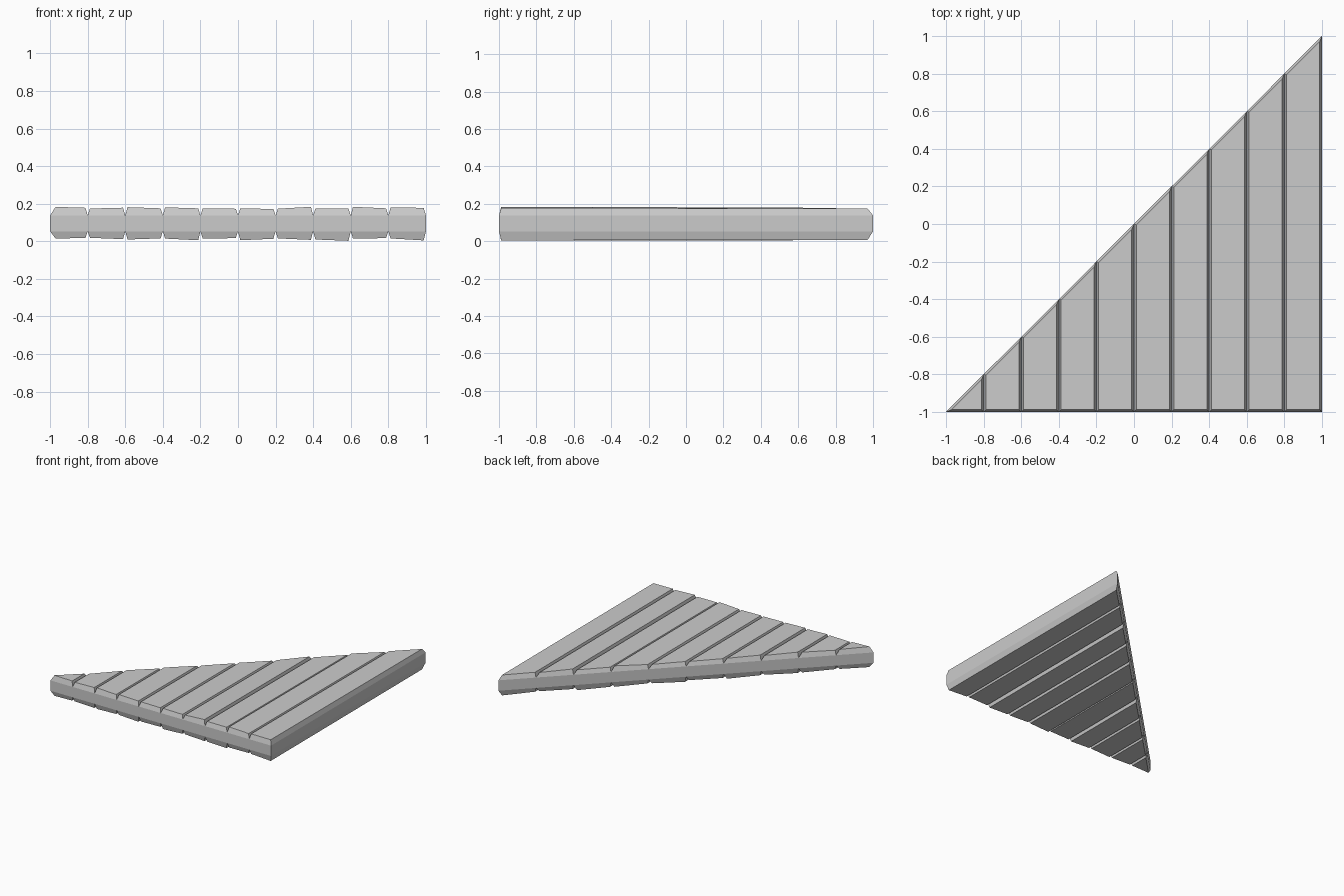
import bpy, bmesh, math

if "Cube" in bpy.data.objects:
    bpy.data.objects.remove(bpy.data.objects["Cube"])

COUNT, WIDTH = 10, 0.2
INSET = 0.012                # chamfer width seen from above
BAND = (0.053, 0.138)        # straight part of the plank sides

# Slightly uneven plank faces: top left/right, bottom left/right
LEVELS = [
    (0.184, 0.178, 0.014, 0.018), (0.174, 0.179, 0.019, 0.011),
    (0.182, 0.175, 0.009, 0.016), (0.181, 0.175, 0.015, 0.005),
    (0.175, 0.173, 0.014, 0.017), (0.175, 0.172, 0.005, 0.014),
    (0.173, 0.184, 0.016, 0.007), (0.175, 0.174, 0.010, 0.002),
    (0.184, 0.175, 0.014, 0.017), (0.180, 0.178, 0.016, 0.004),
]


def outline(x0, x1, d):
    """Plank footprint below the diagonal y = x, inset by d on every side."""
    front, slant = -1 + d, d * math.sqrt(2)
    left, right = max(x0 + d, front + slant), x1 - d
    pts = [(left, front), (right, front), (right, right - slant)]
    if left - slant > front + 1e-6:
        pts.append((left, left - slant))
    return pts


def plank(index, levels):
    x0 = -1 + index * WIDTH
    x1 = x0 + WIDTH
    top_l, top_r, low_l, low_r = levels
    full, small = outline(x0, x1, 0), outline(x0, x1, INSET)

    def sloped(a, b, drop):
        return [(x, y, a + (b - a) * (x - x0) / WIDTH + drop * (y + 1))
                for x, y in small]

    rings = [sloped(low_l, low_r, 0.001),
             [(x, y, BAND[0]) for x, y in full],
             [(x, y, BAND[1]) for x, y in full],
             sloped(top_l, top_r, -0.002)]
    bm = bmesh.new()
    loops = [[bm.verts.new(p) for p in ring] for ring in rings]
    for a, b in zip(loops, loops[1:]):
        for i in range(len(a)):
            j = (i + 1) % len(a)
            bm.faces.new((a[i], a[j], b[j], b[i]))
    bm.faces.new(loops[0][::-1])
    bm.faces.new(loops[-1])
    bmesh.ops.recalc_face_normals(bm, faces=bm.faces)
    mesh = bpy.data.meshes.new(f"plank_{index + 1}")
    bm.to_mesh(mesh)
    bm.free()
    bpy.context.collection.objects.link(bpy.data.objects.new(mesh.name, mesh))


# Row of planks cut along the diagonal
for n in range(COUNT):
    plank(n, LEVELS[n])
